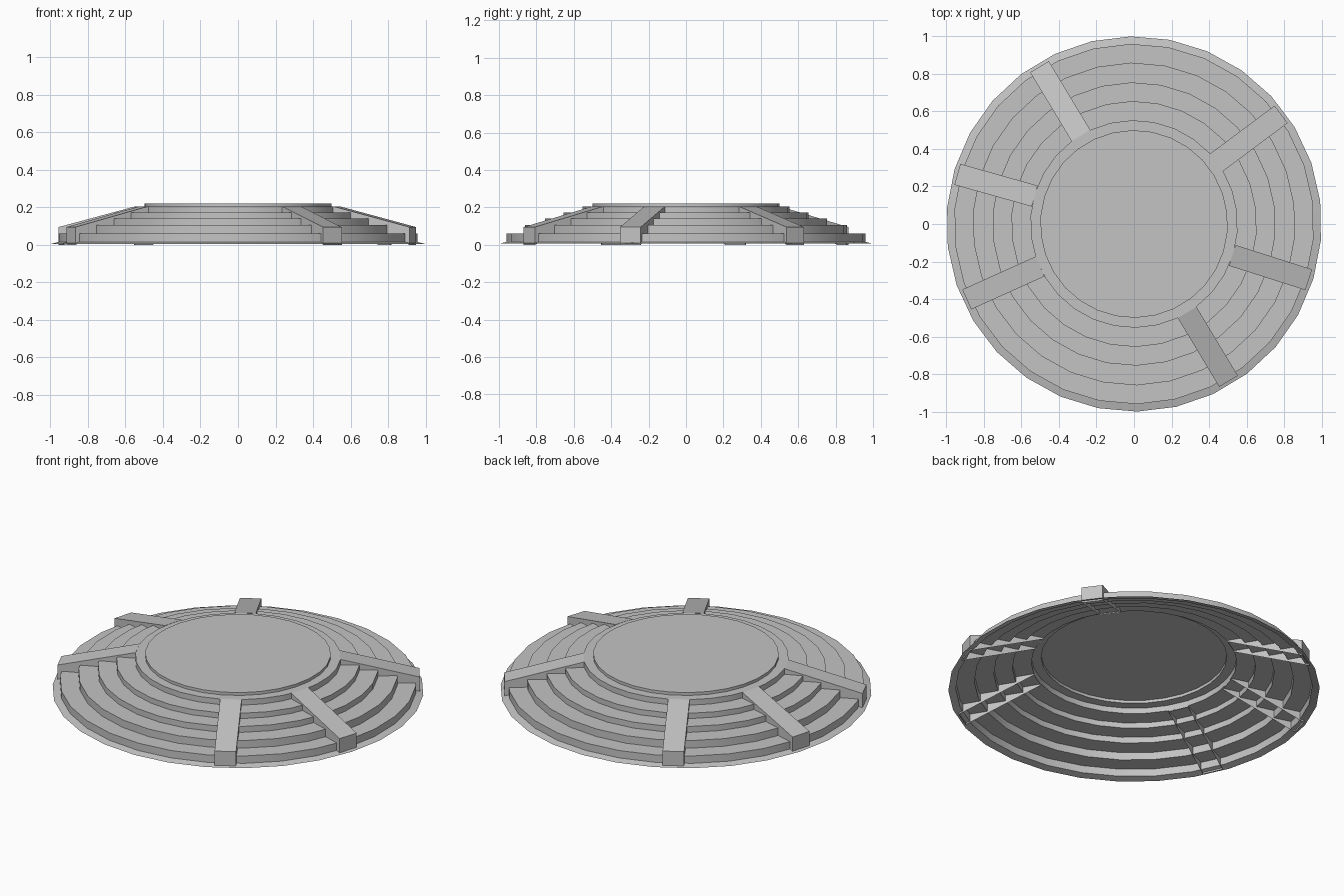
import bpy, bmesh, math

cube = bpy.data.objects.get("Cube")
if cube:
    bpy.data.objects.remove(cube, do_unlink=True)

grey = bpy.data.materials.new("stone grey")
grey.use_nodes = True
colour = (0.55, 0.55, 0.55, 1)
grey.diffuse_color = colour
grey.node_tree.nodes["Principled BSDF"].inputs["Base Color"].default_value = colour

SIDES = 30
START = math.radians(91)


def make_object(name, bm):
    mesh = bpy.data.meshes.new(name)
    bm.to_mesh(mesh)
    bm.free()
    mesh.materials.append(grey)
    obj = bpy.data.objects.new(name, mesh)
    bpy.context.collection.objects.link(obj)
    return obj


# Stepped shell, open underneath: sloped skirt, five steps and a round top
profile = [(1.0, 0.006), (0.96, 0.016)]
steps = [(0.96, 0.06), (0.86, 0.105), (0.755, 0.14), (0.655, 0.172), (0.553, 0.205), (0.5, 0.222)]
for i, (radius, top) in enumerate(steps):
    profile.append((radius, top))
    if i + 1 < len(steps):
        profile.append((steps[i + 1][0], top))

bm = bmesh.new()
rings = []
for radius, z in profile:
    angles = [START + math.tau * k / SIDES for k in range(SIDES)]
    rings.append([bm.verts.new((radius * math.cos(a), radius * math.sin(a), z)) for a in angles])
for low, high in zip(rings, rings[1:]):
    for k in range(SIDES):
        n = (k + 1) % SIDES
        bm.faces.new((low[k], low[n], high[n], high[k]))
bm.faces.new(rings[-1])
platform = make_object("stepped_platform", bm)
bpy.context.view_layer.objects.active = platform
platform.select_set(True)
bpy.ops.object.shade_smooth_by_angle(angle=math.radians(30))


# Sloping ramp with an upright outer end, open underneath
def make_ramp(name, degrees):
    bm = bmesh.new()
    outline = [(0.978, 0.0), (0.978, 0.095), (0.55, 0.206), (0.55, 0.165)]
    right, left = [[bm.verts.new((r, y, z)) for r, z in outline] for y in (-0.058, 0.058)]
    bm.faces.new(right[::-1])
    bm.faces.new(left)
    for i in range(3):
        bm.faces.new((right[i], right[i + 1], left[i + 1], left[i]))
    bmesh.ops.recalc_face_normals(bm, faces=bm.faces)
    ramp = make_object(name, bm)
    ramp.rotation_euler.z = math.radians(degrees)


for i, degrees in enumerate((36.7, 121, 164.3, 204.3, 301, 342.3)):
    make_ramp(f"ramp_{i + 1}", degrees)
